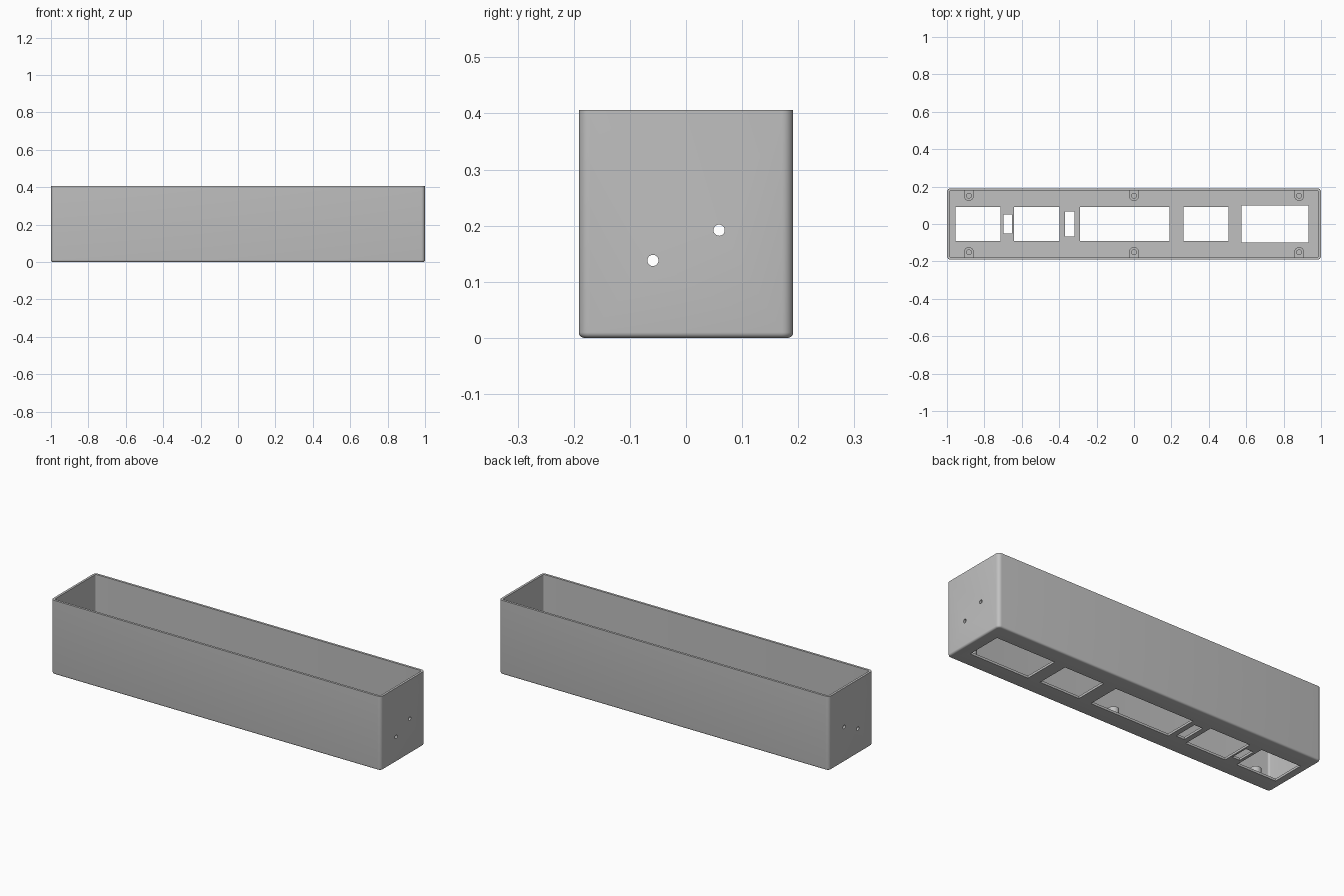
import bpy, bmesh, math

if "Cube" in bpy.data.objects:
    bpy.data.objects.remove(bpy.data.objects["Cube"])

L, W, H = 2.0, 0.382, 0.406      # outer size
T = 0.0125                       # wall and floor thickness

grey = bpy.data.materials.new("light_grey")
grey.diffuse_color = (0.53, 0.53, 0.53, 1)
grey.use_nodes = True
grey.node_tree.nodes["Principled BSDF"].inputs["Base Color"].default_value = grey.diffuse_color


def make_object(name, bm):
    bmesh.ops.recalc_face_normals(bm, faces=bm.faces)
    mesh = bpy.data.meshes.new(name)
    bm.to_mesh(mesh)
    bm.free()
    mesh.materials.append(grey)
    ob = bpy.data.objects.new(name, mesh)
    bpy.context.collection.objects.link(ob)
    return ob


def add_box(bm, x0, x1, y0, y1, z0, z1):
    verts = bmesh.ops.create_cube(bm, size=1)["verts"]
    for v in verts:
        v.co.x = x1 if v.co.x > 0 else x0
        v.co.y = y1 if v.co.y > 0 else y0
        v.co.z = z1 if v.co.z > 0 else z0


def rounded_box(name, lx, ly, z0, z1, side_r, bottom_r):
    bm = bmesh.new()
    add_box(bm, -lx / 2, lx / 2, -ly / 2, ly / 2, z0, z1)
    upright = [e for e in bm.edges if abs(e.verts[0].co.z - e.verts[1].co.z) > 0.1]
    bmesh.ops.bevel(bm, geom=upright, offset=side_r, segments=6, profile=0.5, affect='EDGES')
    if bottom_r:
        low = [e for e in bm.edges if all(v.co.z < z0 + 1e-4 for v in e.verts)]
        bmesh.ops.bevel(bm, geom=low, offset=bottom_r, segments=5, profile=0.5, affect='EDGES')
    return make_object(name, bm)


def cut(target, cutter):
    cutter.hide_render = True
    mod = target.modifiers.new("cut", 'BOOLEAN')
    mod.operation = 'DIFFERENCE'
    mod.solver = 'EXACT'
    mod.object = cutter
    bpy.context.view_layer.objects.active = target
    bpy.ops.object.modifier_apply(modifier=mod.name)
    bpy.data.objects.remove(cutter)


def smooth(ob):
    bpy.ops.object.select_all(action='DESELECT')
    ob.select_set(True)
    bpy.context.view_layer.objects.active = ob
    bpy.ops.object.shade_smooth_by_angle(angle=math.radians(30))


# open-topped case with rounded uprights and bottom edge
case = rounded_box("case", L, W, 0, H, 0.02, 0.01)
cut(case, rounded_box("cavity", L - 2 * T, W - 2 * T, T, H + 0.2, 0.01, 0))

# rectangular floor openings: x start, x end, half depth
openings = [(-0.955, -0.714, 0.092), (-0.698, -0.652, 0.051), (-0.642, -0.398, 0.092),
            (-0.369, -0.318, 0.068), (-0.289, 0.190, 0.092), (0.265, 0.505, 0.092),
            (0.575, 0.933, 0.099)]
bm = bmesh.new()
for x0, x1, d in openings:
    add_box(bm, x0, x1, -d, d, -0.1, 0.1)
cut(case, make_object("floor_openings", bm))

# two round holes through each end wall
bm = bmesh.new()
for y, z in ((-0.059, 0.138), (0.059, 0.192)):
    ring = bmesh.ops.create_cone(bm, cap_ends=True, segments=32,
                                 radius1=0.01, radius2=0.01, depth=2.4)["verts"]
    for v in ring:
        v.co = (v.co.z, y + v.co.x, z + v.co.y)
cut(case, make_object("end_holes", bm))
smooth(case)


# screw posts: round towards the middle, straight sides running into the wall
def screw_post(name, cx, side):
    r, cy, top, base, wall = 0.027, 0.151, 0.066, 0.01, 0.18
    pts = [(cx + r * math.cos(a), cy + r * math.sin(a))
           for a in (math.pi + math.pi * i / 20 for i in range(21))]
    pts += [(cx + r, wall), (cx - r, wall)]
    bm = bmesh.new()
    face = bm.faces.new([bm.verts.new((x, side * y, base)) for x, y in pts])
    up = bmesh.ops.extrude_face_region(bm, geom=[face])["geom"]
    for v in up:
        if isinstance(v, bmesh.types.BMVert):
            v.co.z = top
    post = make_object(name, bm)
    bm = bmesh.new()
    hole = bmesh.ops.create_cone(bm, cap_ends=True, segments=28,
                                 radius1=0.013, radius2=0.013, depth=0.3)["verts"]
    bmesh.ops.translate(bm, verts=hole, vec=(cx, side * cy, 0.05))
    cut(post, make_object("screw_hole", bm))
    smooth(post)


for i, cx in enumerate((-0.883, 0.0, 0.883)):
    for side, label in ((-1, "front"), (1, "back")):
        screw_post(f"screw_post_{label}_{i + 1}", cx, side)
